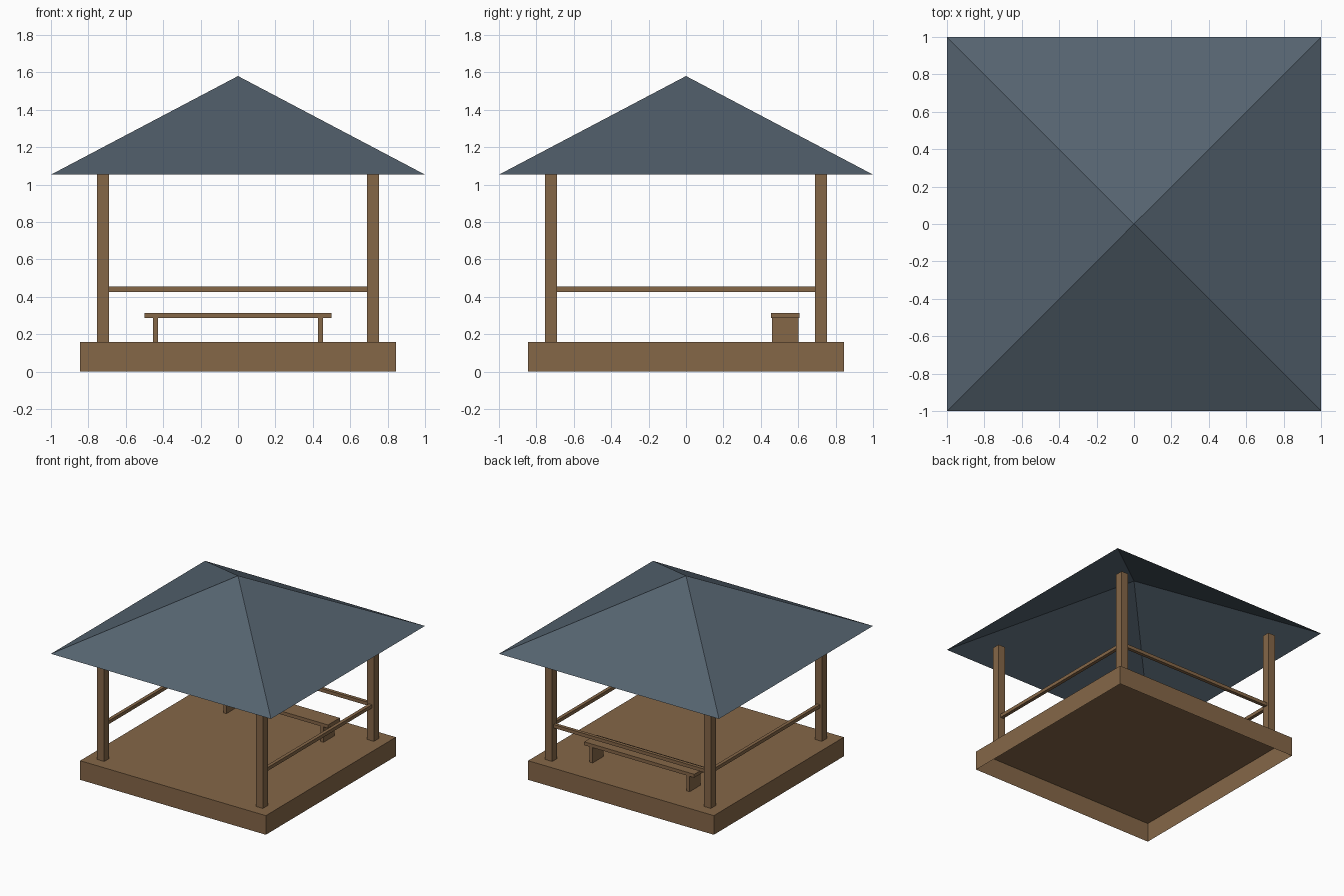
import bpy
import bmesh
from mathutils import Matrix

cube = bpy.data.objects.get("Cube")
if cube:
    bpy.data.objects.remove(cube, do_unlink=True)


def make_material(name, rgb):
    mat = bpy.data.materials.new(name)
    mat.use_nodes = True
    color = (*rgb, 1)
    mat.diffuse_color = color
    mat.node_tree.nodes["Principled BSDF"].inputs["Base Color"].default_value = color
    return mat


wood = make_material("brown wood", (0.235, 0.135, 0.064))
slate = make_material("slate blue roof", (0.09, 0.125, 0.16))


def add_object(name, bm, mat):
    mesh = bpy.data.meshes.new(name)
    bm.to_mesh(mesh)
    bm.free()
    mesh.materials.append(mat)
    obj = bpy.data.objects.new(name, mesh)
    bpy.context.collection.objects.link(obj)
    return obj


def box(name, low, high, open_bottom=False):
    """Wooden box between two opposite corners."""
    size = [h - l for l, h in zip(low, high)]
    middle = [(h + l) / 2 for l, h in zip(low, high)]
    bm = bmesh.new()
    bmesh.ops.create_cube(bm, size=1, matrix=Matrix.Translation(middle) @ Matrix.Diagonal((*size, 1)))
    if open_bottom:
        bm.normal_update()
        under = [f for f in bm.faces if f.normal.z < -0.5]
        bmesh.ops.delete(bm, geom=under, context="FACES_ONLY")
    return add_object(name, bm, wood)


FLOOR, EAVE, APEX = 0.157, 1.053, 1.58
BASE, POST, HALF_POST = 0.844, 0.721, 0.032
INNER = POST - HALF_POST
OUTER = POST + HALF_POST

# Hollow platform
box("platform", (-BASE, -BASE, 0), (BASE, BASE, FLOOR), open_bottom=True)

# Corner posts
for x, side in ((-POST, "right"), (POST, "left")):
    for y, end in ((-POST, "front"), (POST, "back")):
        box(f"{end}_{side}_post", (x - HALF_POST, y - HALF_POST, FLOOR),
            (x + HALF_POST, y + HALF_POST, EAVE))

# Handrails on the sides and back; the front stays open
RAIL, LOW, HIGH = 0.014, 0.426, 0.454
for x, side in ((-POST, "right"), (POST, "left")):
    box(f"{side}_rail", (x - RAIL, -INNER, LOW), (x + RAIL, INNER, HIGH))
box("back_rail", (-INNER, POST - RAIL, LOW), (INNER, POST + RAIL, HIGH))

# Bench along the back
SEAT = 0.286
box("bench_seat", (-0.5, 0.455, SEAT), (0.5, 0.607, 0.314))
for x, side in ((-0.441, "right"), (0.441, "left")):
    box(f"bench_{side}_leg", (x - 0.014, 0.46, FLOOR), (x + 0.014, 0.602, SEAT))

# Pyramid roof, open underneath
bm = bmesh.new()
eaves = [bm.verts.new((x, y, EAVE)) for x, y in ((-1, -1), (1, -1), (1, 1), (-1, 1))]
apex = bm.verts.new((0, 0, APEX))
for i, corner in enumerate(eaves):
    bm.faces.new((corner, eaves[(i + 1) % 4], apex))
add_object("roof", bm, slate)
